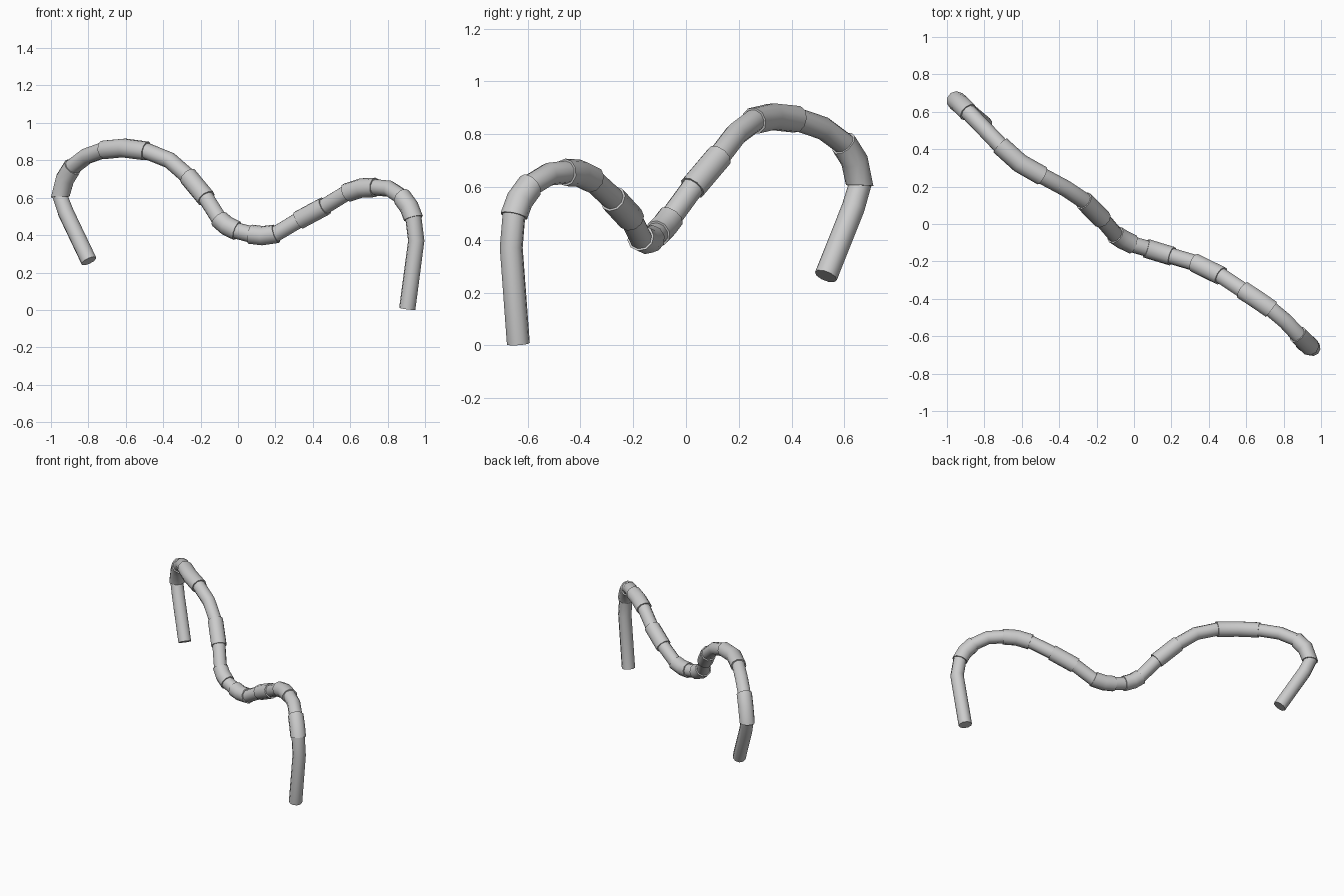
import bpy, bmesh, math
from mathutils import Vector

cube = bpy.data.objects.get("Cube")
if cube:
    bpy.data.objects.remove(cube, do_unlink=True)

SIDES = 10
THIN, WIDE = 0.044, 0.052

grey = bpy.data.materials.new("light_grey")
grey.use_nodes = True
grey.diffuse_color = (0.6, 0.6, 0.6, 1)
grey.node_tree.nodes["Principled BSDF"].inputs["Base Color"].default_value = (0.6, 0.6, 0.6, 1)

# Centre line of each pipe section, from the front left foot to the back right foot;
# every section starts where the one before it ends
SECTIONS = [
    [(.905, -.635, .006), (.953, -.662, .37), (.938, -.652, .49)],
    [(.915, -.63, .55), (.875, -.59, .605)],
    [(.81, -.52, .648), (.735, -.457, .655)],
    [(.66, -.405, .652), (.583, -.355, .627)],
    [(.465, -.277, .555)],
    [(.325, -.208, .48)],
    [(.203, -.172, .407)],
    [(.13, -.15, .397), (.065, -.13, .405)],
    [(-.005, -.11, .423)],
    [(-.06, -.083, .45), (-.1, -.057, .485)],
    [(-.17, .025, .597)],
    [(-.268, .125, .715)],
    [(-.365, .19, .80), (-.49, .257, .85)],
    [(-.61, .325, .866), (-.715, .42, .856)],
    [(-.81, .52, .822), (-.885, .597, .765)],
    [(-.925, .638, .70), (-.95, .658, .605)],
    [(-.92, .633, .52), (-.797, .53, .262)],
]

path = [Vector(p) for part in SECTIONS for p in part]


def tangent(i):
    """Direction of the centre line at point i, halving the angle at bends."""
    before = path[i] - path[max(i - 1, 0)]
    after = path[min(i + 1, len(path) - 1)] - path[i]
    return (before.normalized() + after.normalized()).normalized()


# Sideways axis carried along the line so that the rings never twist
axes = []
side = Vector((.7, .7, 0))
for i in range(len(path)):
    t = tangent(i)
    side = (side - t * side.dot(t)).normalized()
    axes.append((side.copy(), t.cross(side)))


def pipe(name, first, last, radius):
    bm = bmesh.new()
    rings = []
    for i in range(first, last + 1):
        u, v = axes[i]
        angles = [2 * math.pi * (k + .5) / SIDES for k in range(SIDES)]
        rings.append([bm.verts.new(path[i] + radius * (u * math.cos(a) + v * math.sin(a)))
                      for a in angles])
    for low, high in zip(rings, rings[1:]):
        for k in range(SIDES):
            n = (k + 1) % SIDES
            bm.faces.new((low[k], low[n], high[n], high[k]))
    # Flat end caps
    bm.faces.new(rings[0][::-1])
    bm.faces.new(rings[-1])
    bmesh.ops.recalc_face_normals(bm, faces=bm.faces[:])
    mesh = bpy.data.meshes.new(name)
    bm.to_mesh(mesh)
    bm.free()
    mesh.materials.append(grey)
    obj = bpy.data.objects.new(name, mesh)
    bpy.context.collection.objects.link(obj)
    bpy.ops.object.select_all(action="DESELECT")
    obj.select_set(True)
    bpy.context.view_layer.objects.active = obj
    bpy.ops.object.shade_smooth_by_angle(angle=math.radians(50))


# Thin pipes alternate with wider sleeves
start = 0
count = 0
for n, part in enumerate(SECTIONS):
    count += len(part)
    is_sleeve = n % 2 == 1
    name = "front_leg" if n == 0 else "back_leg" if n == len(SECTIONS) - 1 else \
        f"{'sleeve' if is_sleeve else 'pipe'}_{n}"
    pipe(name, start, count - 1, WIDE if is_sleeve else THIN)
    start = count - 1
